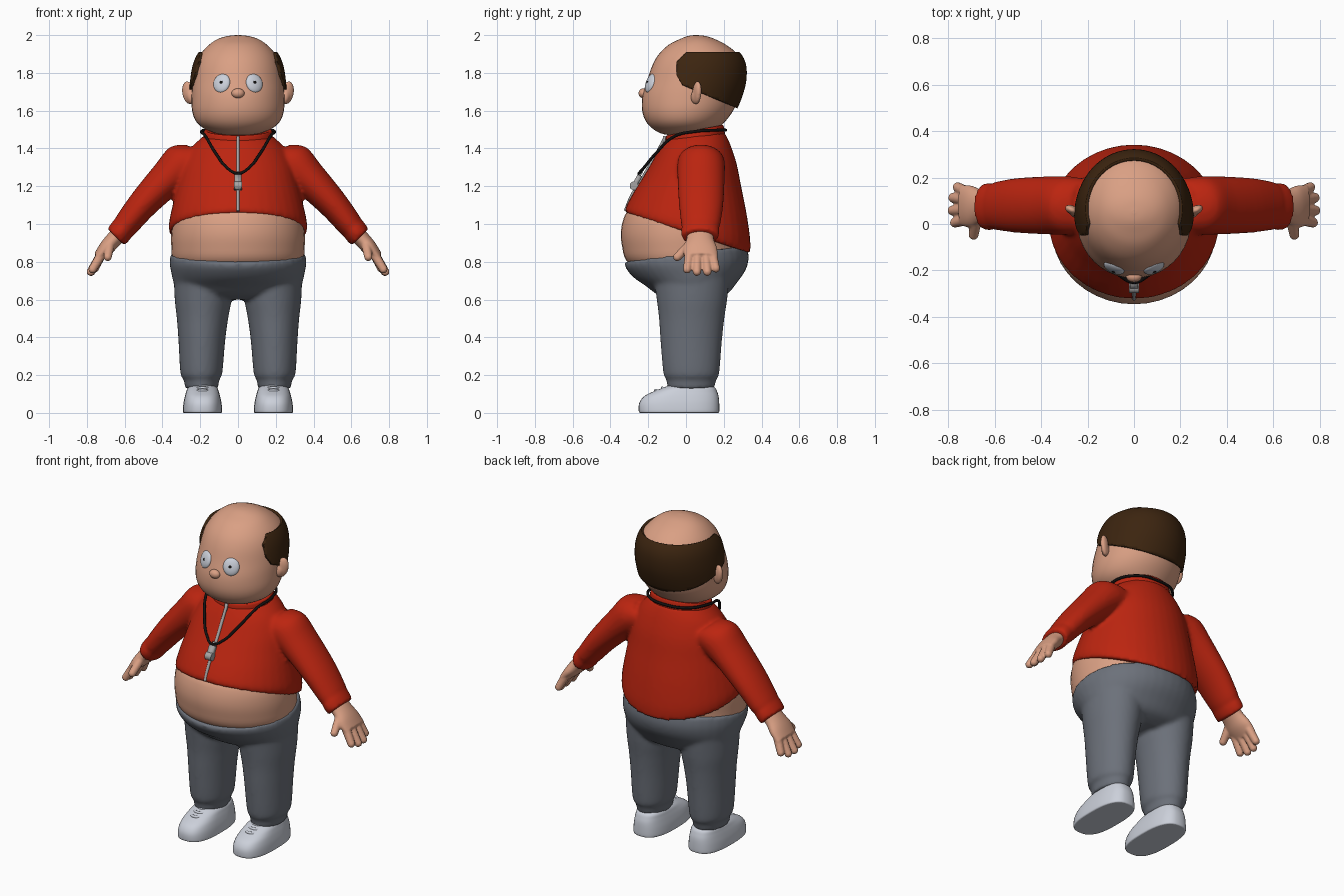
import bpy, bmesh, math
from mathutils import Matrix, Vector

cube = bpy.data.objects.get("Cube")
if cube:
    bpy.data.objects.remove(cube)


def material(name, *rgb):
    m = bpy.data.materials.new(name)
    m.use_nodes = True
    m.diffuse_color = (*rgb, 1)
    m.node_tree.nodes["Principled BSDF"].inputs["Base Color"].default_value = (*rgb, 1)
    return m


SKIN = material("skin", 0.70, 0.35, 0.23)
RED = material("jacket red", 0.50, 0.018, 0.005)
GREY = material("trouser grey", 0.15, 0.165, 0.195)
WHITE = material("shoe white", 0.60, 0.63, 0.70)
HAIR = material("dark brown", 0.045, 0.018, 0.005)
BLACK = material("black", 0.006, 0.005, 0.005)
METAL = material("metal grey", 0.38, 0.37, 0.37)


def ring(xi, xo, yf, zf, yb, zb):
    """Ellipse from its inner/outer x and its front and back points: centre, axis, axis."""
    return [(xi + xo) / 2, (yf + yb) / 2, (zf + zb) / 2, (xo - xi) / 2, 0, 0,
            0, (yb - yf) / 2, (zb - zf) / 2]


def body(hw, yf, zf, yb, zb):
    return ring(-hw, hw, yf, zf, yb, zb)


def flat(z, hw, yf, yb, x=0):
    return ring(x - hw, x + hw, yf, z, yb, z)


def slanted(x, y, z, r, depth):
    """Ring across a limb that runs down and outward."""
    k = r * 0.707
    return [x, y, z, k, 0, k, 0, depth, 0]


def spline(rows, steps):
    out = []
    for i in range(len(rows) - 1):
        a, b, c, d = (rows[min(max(j, 0), len(rows) - 1)] for j in range(i - 1, i + 3))
        for s in range(steps):
            t = s / steps
            out.append([q + t / 2 * (r - p + t * (2 * p - 5 * q + 4 * r - u + t * (3 * (q - r) + u - p)))
                        for p, q, r, u in zip(a, b, c, d)])
    return out + [rows[-1]]


def loft(bm, rows, side=1, power=1.0, steps=4, segs=40):
    loops = []
    for r in spline(rows, steps):
        c, a, b = Vector(r[:3]), Vector(r[3:6]), Vector(r[6:])
        loop = []
        for i in range(segs):
            t = math.tau * i / segs
            u, v = (math.copysign(abs(f) ** power, f) for f in (math.cos(t), math.sin(t)))
            p = c + a * u + b * v
            loop.append(bm.verts.new((p.x * side, p.y, p.z)))
        loops.append(loop)
    for lo, hi in zip(loops, loops[1:]):
        for i in range(segs):
            j = (i + 1) % segs
            bm.faces.new((lo[i], lo[j], hi[j], hi[i]))
    bm.faces.new(loops[0])
    bm.faces.new(loops[-1])


def ball(bm, loc, size, rot=Matrix()):
    mat = Matrix.Translation(loc) @ rot @ Matrix.Diagonal((*size, 1))
    bmesh.ops.create_uvsphere(bm, u_segments=24, v_segments=16, radius=1, matrix=mat)


def finish(name, bm, mat, voxel=0, smooth=0):
    bmesh.ops.recalc_face_normals(bm, faces=bm.faces)
    for f in bm.faces:
        f.smooth = len(f.verts) < 5
    mesh = bpy.data.meshes.new(name)
    bm.to_mesh(mesh)
    bm.free()
    mesh.materials.append(mat)
    ob = bpy.data.objects.new(name, mesh)
    bpy.context.collection.objects.link(ob)
    if voxel:
        m = ob.modifiers.new("Blend", 'REMESH')
        m.mode, m.voxel_size, m.use_smooth_shade = 'VOXEL', voxel, True
        m = ob.modifiers.new("Soften", 'SMOOTH')
        m.factor, m.iterations = 0.5, smooth
    return ob


def tube(name, points, radius, mat, cyclic=False):
    cu = bpy.data.curves.new(name, 'CURVE')
    cu.dimensions, cu.bevel_depth, cu.bevel_resolution = '3D', radius, 2
    cu.use_fill_caps = True
    sp = cu.splines.new('BEZIER')
    sp.bezier_points.add(len(points) - 1)
    for bp, p in zip(sp.bezier_points, points):
        bp.co = p
        bp.handle_left_type = bp.handle_right_type = 'AUTO'
    sp.use_cyclic_u, sp.resolution_u = cyclic, 8
    cu.materials.append(mat)
    ob = bpy.data.objects.new(name, cu)
    bpy.context.collection.objects.link(ob)
    return ob


# Head and neck
head_rows = [flat(1.468, 0.03, -0.05, 0.01), flat(1.476, 0.10, -0.12, 0.09),
             flat(1.50, 0.17, -0.17, 0.16), flat(1.54, 0.22, -0.21, 0.205),
             flat(1.60, 0.243, -0.232, 0.25), flat(1.68, 0.245, -0.23, 0.285),
             flat(1.76, 0.24, -0.205, 0.305), flat(1.84, 0.226, -0.178, 0.303),
             flat(1.90, 0.198, -0.143, 0.272), flat(1.95, 0.152, -0.09, 0.21),
             flat(1.98, 0.105, -0.03, 0.15), flat(1.995, 0.055, 0.01, 0.105),
             flat(2.0, 0.008, 0.045, 0.06)]
bm = bmesh.new()
loft(bm, head_rows)
finish("head", bm, SKIN)
bm = bmesh.new()
loft(bm, [flat(1.42, 0.15, -0.07, 0.17), flat(1.56, 0.15, -0.07, 0.17)])
finish("neck", bm, SKIN)

# Horseshoe of hair: enlarged head shell trimmed by planes (y, z, normal y, normal z)
bm = bmesh.new()
loft(bm, head_rows, segs=64)
bmesh.ops.transform(bm, verts=bm.verts, matrix=Matrix.Translation((0, 0.04, 1.74))
                    @ Matrix.Scale(1.055, 4) @ Matrix.Translation((0, -0.04, -1.74)))
for y, z, ny, nz in [(0, 1.91, 0, 1), (-0.05, 1.8, -1, 0), (0.03, 1.715, -0.39, -0.92),
                     (-0.025, 1.885, -0.7, 0.7), (-0.04, 1.77, -0.85, -0.5)]:
    bmesh.ops.bisect_plane(bm, geom=bm.verts[:] + bm.edges[:] + bm.faces[:],
                           plane_co=(0, y, z), plane_no=(0, ny, nz), clear_outer=True)
hair = finish("hair", bm, HAIR)
shell = hair.modifiers.new("Thickness", 'SOLIDIFY')
shell.thickness, shell.offset = 0.025, -1

# Face: eyes, pupils, nose, ears
eyes, pupils, ears = bmesh.new(), bmesh.new(), bmesh.new()
for s in (1, -1):
    rot = Matrix.Rotation(s * 0.42, 4, 'Z') @ Matrix.Rotation(-0.32, 4, 'X')
    centre = Vector((s * 0.086, -0.188, 1.745))
    ball(eyes, centre, (0.047, 0.019, 0.052), rot)
    ball(pupils, centre + rot @ Vector((-s * 0.004, -0.018, 0)), (0.008, 0.003, 0.008), rot)
    turn = Matrix.Rotation(s * 0.45, 4, 'Z') @ Matrix.Rotation(s * 0.2, 4, 'Y')
    ball(ears, (s * 0.262, 0.058, 1.695), (0.036, 0.02, 0.062), turn)
    ball(ears, (s * 0.25, 0.05, 1.675), (0.025, 0.024, 0.04), turn)
finish("eyes", eyes, WHITE)
finish("pupils", pupils, BLACK)
finish("ears", ears, SKIN, 0.006, 3)
bm = bmesh.new()
ball(bm, (0, -0.226, 1.692), (0.034, 0.025, 0.026))
finish("nose", bm, SKIN)

# Belly
bm = bmesh.new()
loft(bm, [flat(0.74, 0.30, -0.25, 0.25), flat(0.81, 0.345, -0.318, 0.30),
          flat(0.88, 0.353, -0.338, 0.30), flat(0.95, 0.353, -0.345, 0.30),
          flat(1.02, 0.34, -0.333, 0.28), flat(1.07, 0.31, -0.305, 0.25),
          flat(1.12, 0.25, -0.22, 0.2)])
finish("belly", bm, SKIN)

# Jacket with sleeves
bm = bmesh.new()
loft(bm, [body(0.362, -0.322, 1.06, 0.34, 0.845), body(0.366, -0.32, 1.085, 0.34, 0.92),
          body(0.345, -0.287, 1.15, 0.32, 1.06), body(0.318, -0.238, 1.23, 0.292, 1.2),
          body(0.292, -0.19, 1.31, 0.268, 1.32), body(0.245, -0.145, 1.39, 0.235, 1.42),
          body(0.18, -0.105, 1.45, 0.205, 1.485)])
for s in (1, -1):
    loft(bm, [slanted(0.20, 0.08, 1.35, 0.10, 0.11), slanted(0.28, 0.08, 1.325, 0.115, 0.125),
              slanted(0.37, 0.08, 1.245, 0.097, 0.125), slanted(0.50, 0.08, 1.11, 0.08, 0.118),
              slanted(0.59, 0.078, 1.0, 0.069, 0.104), slanted(0.605, 0.076, 0.983, 0.063, 0.097),
              slanted(0.618, 0.075, 0.965, 0.066, 0.102), slanted(0.647, 0.075, 0.93, 0.063, 0.098)], s)
finish("jacket", bm, RED, 0.012, 5)
bm = bmesh.new()
loft(bm, [body(0.185, -0.108, 1.43, 0.205, 1.45), body(0.183, -0.108, 1.45, 0.205, 1.49),
          body(0.178, -0.103, 1.468, 0.198, 1.522), body(0.165, -0.09, 1.468, 0.186, 1.522)])
finish("collar", bm, RED)

# Zip, neck cord and whistle
tube("zip", [(0, -0.107, 1.463), (0, -0.146, 1.39), (0, -0.19, 1.31), (0, -0.238, 1.23),
             (0, -0.287, 1.15), (0, -0.321, 1.068)], 0.009, METAL)
half = [(0.055, -0.225, 1.295), (0.115, -0.163, 1.37), (0.172, -0.06, 1.465),
        (0.193, 0.05, 1.49), (0.135, 0.172, 1.497)]
cord = [(0, -0.25, 1.268)] + half + [(0, 0.21, 1.497)] + [(-x, y, z) for x, y, z in reversed(half)]
tube("neck_cord", cord, 0.008, BLACK, True)
tilt = Matrix.Translation((0, -0.265, 1.22)) @ Matrix.Rotation(-0.52, 4, 'X')
bm = bmesh.new()
bmesh.ops.create_cube(bm, size=1, matrix=tilt @ Matrix.Diagonal((0.036, 0.026, 0.085, 1)))
bmesh.ops.create_cone(bm, cap_ends=True, segments=20, radius1=0.023, radius2=0.023, depth=0.042,
                      matrix=tilt @ Matrix.Translation((0, 0, -0.02)) @ Matrix.Rotation(math.pi / 2, 4, 'Y'))
bmesh.ops.create_cube(bm, size=1, matrix=tilt @ Matrix.Translation((0, 0, 0.05))
                      @ Matrix.Diagonal((0.014, 0.01, 0.03, 1)))
finish("whistle", bm, METAL)
bm = bmesh.new()
bmesh.ops.create_cube(bm, size=1, matrix=Matrix.Translation((0, -0.115, 1.445))
                      @ Matrix.Diagonal((0.018, 0.012, 0.04, 1)))
finish("zip_pull", bm, METAL)

# Hands: palm, four fingers and thumb
bm = bmesh.new()
for s in (1, -1):
    loft(bm, [slanted(0.61, 0.075, 0.965, 0.045, 0.07), slanted(0.66, 0.075, 0.915, 0.043, 0.073),
              slanted(0.70, 0.075, 0.87, 0.04, 0.09), slanted(0.74, 0.08, 0.825, 0.028, 0.088)], s)
    digits = [((0.725, 0.14, 0.835), (0.758, 0.158, 0.765)), ((0.73, 0.105, 0.83), (0.777, 0.113, 0.747)),
              ((0.73, 0.06, 0.83), (0.78, 0.058, 0.747)), ((0.725, 0.018, 0.835), (0.77, 0.006, 0.76)),
              ((0.68, 0.01, 0.88), (0.69, -0.046, 0.825))]
    for start, end in digits:
        for i in range(9):
            p = Vector(start).lerp(Vector(end), i / 8)
            ball(bm, (p.x * s, p.y, p.z), [0.025 - 0.003 * i / 8] * 3)
finish("hands", bm, SKIN, 0.006, 3)

# Trousers
bm = bmesh.new()
loft(bm, [body(0.357, -0.326, 0.80, 0.322, 0.885), body(0.362, -0.318, 0.765, 0.332, 0.82),
          body(0.352, -0.275, 0.715, 0.315, 0.755), body(0.337, -0.21, 0.67, 0.27, 0.69),
          body(0.29, -0.15, 0.625, 0.22, 0.63), body(0.18, -0.08, 0.60, 0.15, 0.60)])
for s in (1, -1):
    loft(bm, [ring(x, o, f, z, b, z) for z, x, o, f, b in [
        (0.72, 0.02, 0.34, -0.17, 0.23), (0.60, 0.033, 0.335, -0.155, 0.218),
        (0.50, 0.052, 0.324, -0.143, 0.203), (0.38, 0.068, 0.315, -0.135, 0.19),
        (0.21, 0.083, 0.305, -0.12, 0.176), (0.18, 0.098, 0.288, -0.105, 0.162),
        (0.13, 0.106, 0.28, -0.098, 0.15)]], s)
finish("trousers", bm, GREY, 0.012, 5)

# Shoes and laces
bm = bmesh.new()
for s in (1, -1):
    loft(bm, [flat(z, w, f, b, 0.188) for z, w, f, b in [
        (0, 0.098, -0.243, 0.17), (0.008, 0.104, -0.25, 0.176), (0.05, 0.101, -0.248, 0.176),
        (0.085, 0.094, -0.225, 0.173), (0.11, 0.087, -0.18, 0.166), (0.13, 0.08, -0.13, 0.157),
        (0.145, 0.066, -0.09, 0.14)]], s, power=0.75)
    for k, (y, z) in enumerate([(-0.16, 0.119), (-0.125, 0.131), (-0.092, 0.142)]):
        w = 0.045 + k * 0.007
        tube("lace", [(s * 0.188 - w, y + 0.03, z - 0.012), (s * 0.188, y, z),
                      (s * 0.188 + w, y + 0.03, z - 0.012)], 0.009, WHITE)
finish("shoes", bm, WHITE)
